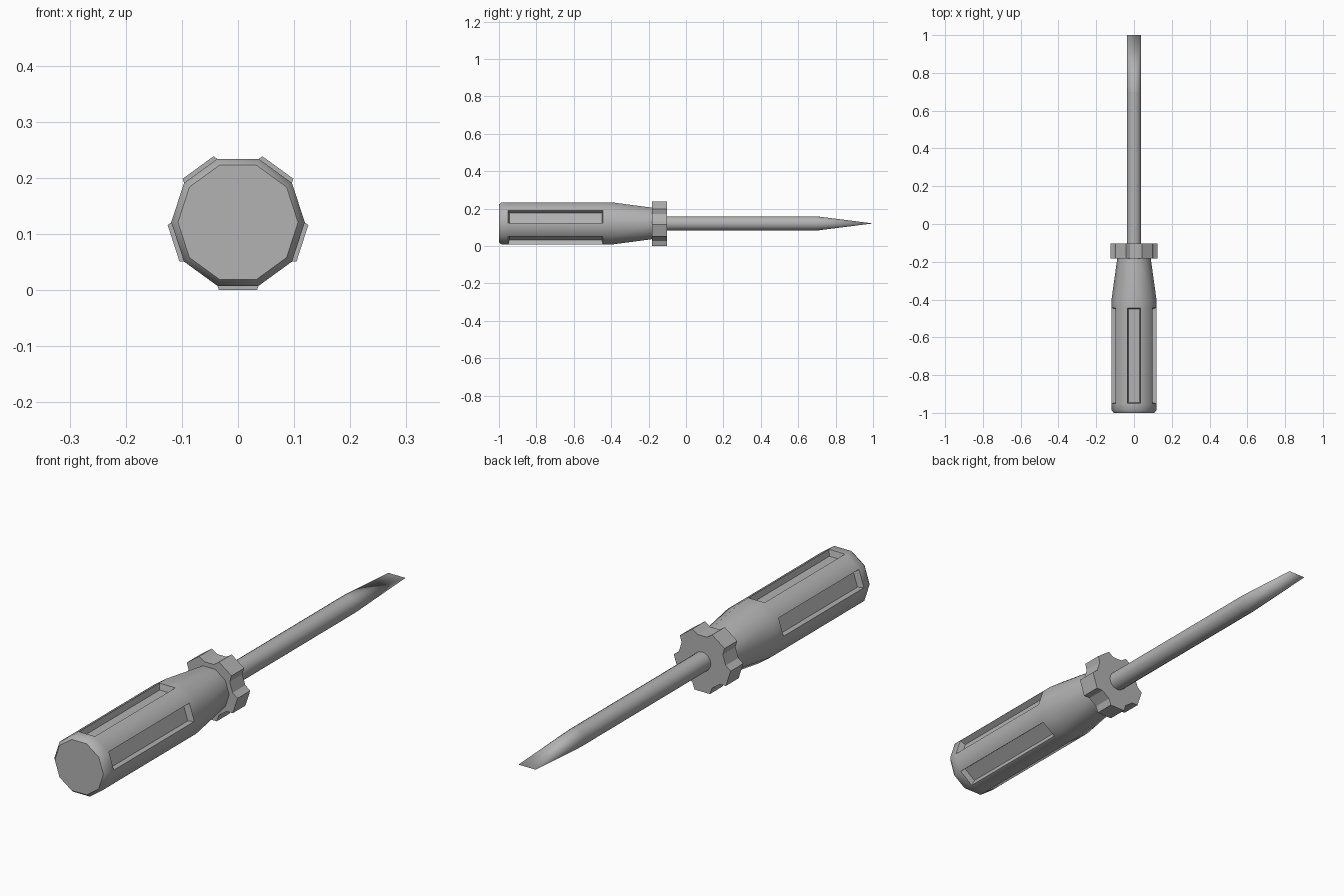
import bpy, bmesh, math
from mathutils import Vector

cube = bpy.data.objects.get("Cube")
if cube:
    bpy.data.objects.remove(cube, do_unlink=True)

AXIS_Z = 0.121
SIDES = 10

grey = bpy.data.materials.new("plain grey")
grey.use_nodes = True
GREY = (0.45, 0.45, 0.45, 1)
grey.diffuse_color = GREY
grey.node_tree.nodes["Principled BSDF"].inputs["Base Color"].default_value = GREY


def finish(bm, name, angle):
    bmesh.ops.recalc_face_normals(bm, faces=bm.faces)
    mesh = bpy.data.meshes.new(name)
    bm.to_mesh(mesh)
    bm.free()
    mesh.materials.append(grey)
    obj = bpy.data.objects.new(name, mesh)
    bpy.context.collection.objects.link(obj)
    bpy.ops.object.select_all(action="DESELECT")
    obj.select_set(True)
    bpy.context.view_layer.objects.active = obj
    bpy.ops.object.shade_smooth_by_angle(angle=math.radians(angle))
    return obj


def ring(bm, y, r, n):
    return [bm.verts.new((r * math.cos(math.tau * i / n), y,
                          AXIS_Z + r * math.sin(math.tau * i / n))) for i in range(n)]


def lathe(bm, profile, n):
    """Loft rings along y, cap both ends; returns the bands of side faces."""
    rings = [ring(bm, y, r, n) for y, r in profile]
    bands = [[bm.faces.new((a[i], a[(i + 1) % n], b[(i + 1) % n], b[i]))
              for i in range(n)] for a, b in zip(rings, rings[1:])]
    bm.faces.new(rings[0])
    bm.faces.new(rings[-1])
    bmesh.ops.recalc_face_normals(bm, faces=bm.faces)
    return bands


def recess(bm, face, rim, slope, depth):
    """Sink a face inward, leaving a thin rim and sloping walls."""
    if rim:
        bmesh.ops.inset_region(bm, faces=[face], thickness=rim)
    inward = -face.normal.copy()
    bmesh.ops.inset_region(bm, faces=[face], thickness=slope)
    bmesh.ops.translate(bm, verts=face.verts, vec=inward * depth)


# Handle: ten-sided grip with a tapered neck and five long grooves
bm = bmesh.new()
bands = lathe(bm, [(-1, 0.107), (-0.985, 0.119), (-0.952, 0.119), (-0.443, 0.119),
                   (-0.4, 0.119), (-0.17, 0.087)], SIDES)
for face in bands[2][::2]:
    recess(bm, face, 0.002, 0.008, 0.024)
finish(bm, "handle", 50)

# Collar: ten-sided guard with every other side notched right through
bm = bmesh.new()
outline = []
R = 0.127
APOTHEM = R * math.cos(math.pi / SIDES)
for i in range(SIDES // 2):
    a = math.tau * (0.75 + i / 5)
    out = Vector((math.cos(a), 0, math.sin(a)))
    side = Vector((-math.sin(a), 0, math.cos(a)))
    for radius, w in ((0.095, -0.043), (APOTHEM, -0.034), (APOTHEM, 0.034), (0.095, 0.043)):
        outline.append(bm.verts.new(out * radius + side * w + Vector((0, -0.182, AXIS_Z))))
face = bm.faces.new(outline)
grown = bmesh.ops.extrude_face_region(bm, geom=[face])["geom"]
bmesh.ops.translate(bm, vec=(0, 0.08, 0),
                    verts=[v for v in grown if isinstance(v, bmesh.types.BMVert)])
finish(bm, "collar", 25)

# Shaft: round rod
bm = bmesh.new()
lathe(bm, [(-0.12, 0.038), (0.7, 0.038)], 16)
finish(bm, "shaft", 40)

# Blade: round end narrowing to a straight flat edge
bm = bmesh.new()
ring(bm, 0.7, 0.038, 16)
for x in (-0.038, 0.038):
    bm.verts.new((x, 1, AXIS_Z))
bmesh.ops.convex_hull(bm, input=bm.verts)
finish(bm, "blade_tip", 40)
